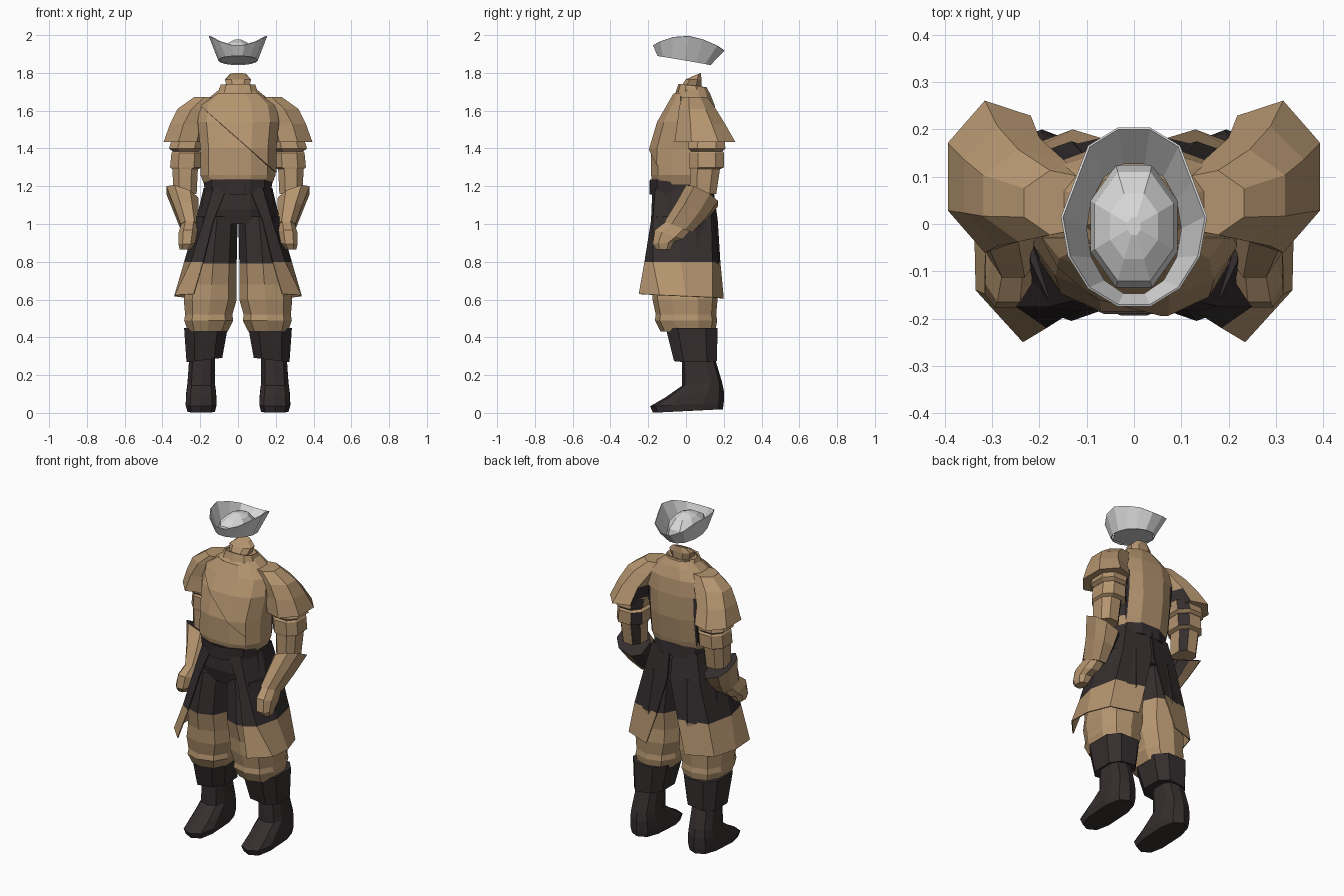
import bpy, bmesh, math
from mathutils import Vector

if "Cube" in bpy.data.objects:
    bpy.data.objects.remove(bpy.data.objects["Cube"])


def material(name, rgb):
    m = bpy.data.materials.new(name)
    m.diffuse_color = (*rgb, 1)
    m.use_nodes = True
    m.node_tree.nodes["Principled BSDF"].inputs["Base Color"].default_value = m.diffuse_color
    return m


TAN = material("tan cloth", (0.46, 0.30, 0.16))
DARK = material("dark leather", (0.036, 0.027, 0.028))
GREY = material("light grey felt", (0.70, 0.70, 0.70))


def finish(name, bm, mats, rule=None, mirror=False, thick=0):
    bmesh.ops.recalc_face_normals(bm, faces=bm.faces)
    for f in bm.faces:
        f.normal_update()
        if rule:
            f.material_index = int(rule(f.calc_center_median(), f.normal))
    me = bpy.data.meshes.new(name)
    bm.to_mesh(me)
    bm.free()
    for m in mats:
        me.materials.append(m)
    ob = bpy.data.objects.new(name, me)
    bpy.context.collection.objects.link(ob)
    if mirror:
        ob.modifiers.new("mirror", 'MIRROR').use_mirror_merge = False
    if thick:
        s = ob.modifiers.new("thickness", 'SOLIDIFY')
        s.thickness = thick
    return ob


def bridge(bm, rows, closed):
    n = len(rows[0])
    for a, b in zip(rows, rows[1:]):
        for i in range(n if closed else n - 1):
            j = (i + 1) % n
            bm.faces.new((a[i], a[j], b[j], b[i]))


def loft(rings, n=10, power=0.8, caps=True):
    """Rings are (cx, cy, z, rx, ry, slope along x, slope along y)."""
    bm = bmesh.new()
    rows = []
    for r in rings:
        cx, cy, z, rx, ry, sx, sy = tuple(r) + (0,) * (7 - len(r))
        row = []
        for i in range(n):
            t = 2 * math.pi * (i + 0.5) / n
            c, s = math.cos(t), math.sin(t)
            dx = rx * math.copysign(abs(c) ** power, c)
            dy = ry * math.copysign(abs(s) ** power, s)
            row.append(bm.verts.new((cx + dx, cy + dy, z + sx * dx + sy * dy)))
        rows.append(row)
    bridge(bm, rows, True)
    if caps:
        bm.faces.new(rows[0])
        bm.faces.new(rows[-1])
    return bm


def cut(bm, point, normal, clear=False):
    bmesh.ops.bisect_plane(bm, geom=bm.verts[:] + bm.edges[:] + bm.faces[:],
                           plane_co=Vector(point), plane_no=Vector(normal), clear_outer=clear)


# Robe body, dark under the arms towards the back
torso = [(0, -.02, 1.21, .185, .16), (0, -.02, 1.26, .205, .17),
         (0, -.01, 1.40, .205, .18), (0, .01, 1.54, .22, .158),
         (0, .03, 1.63, .205, .125), (0, .035, 1.69, .13, .095),
         (0, .04, 1.725, .085, .07)]
bm = loft(torso, 12)
cut(bm, (.145, 0, 0), (1, 0, 0))
cut(bm, (-.145, 0, 0), (1, 0, 0))
cut(bm, (0, .04, 0), (0, 1, 0))
finish("robe_body", bm, [TAN, DARK],
       lambda c, n: abs(c.x) > .145 and c.y > .04 and 1.24 < c.z < 1.57)

# Overlapping front panel cut along the diagonal
wrap = [(x, y, z, rx + .004, ry + .01) for x, y, z, rx, ry in torso[:6]]
bm = loft(wrap, 12, caps=False)
cut(bm, (0, -.03, 1.4), (0, 1, 0), True)
cut(bm, (-.01, 0, 1.46), (-.66, 0, -.75), True)
finish("robe_overlap", bm, [TAN], thick=.012)

# Collar and neck
finish("collar", loft([(0, .03, 1.66, .125, .1, 0, .1), (0, .025, 1.735, .095, .065, 0, -.1)],
                      10, caps=False), [TAN], thick=.012)
finish("neck", loft([(0, .03, 1.62, .06, .08), (0, .025, 1.72, .06, .06),
                     (0, .04, 1.765, .075, .045), (0, .055, 1.79, .045, .025, 0, .4)], 8), [TAN])

# Belt
finish("belt", loft([(0, -.02, 1.16, .18, .17), (0, -.025, 1.235, .187, .17)], 12), [DARK])
finish("belt_buckle_front", loft([(0, -.17, 1.155, .06, .025), (0, -.17, 1.23, .06, .025)], 8), [DARK])


def inner_back(c, n):
    return n.x < -.5 and n.y > 0 and c.z < 1.5


# Flared shoulder sleeve
finish("shoulder_sleeve", loft([(.29, .10, 1.435, .115, .165), (.265, .08, 1.53, .105, .13),
                                (.22, .06, 1.61, .11, .1), (.16, .045, 1.672, .08, .07)], 7, 1),
       [TAN, DARK], inner_back, mirror=True)

# Folded upper arm sleeve
finish("upper_arm", loft([(.28, .09, 1.16, .065, .075), (.28, .10, 1.29, .072, .085),
                          (.275, .11, 1.30, .09, .098), (.27, .11, 1.375, .088, .098),
                          (.275, .11, 1.385, .075, .088), (.275, .11, 1.40, .097, .105),
                          (.26, .11, 1.46, .09, .1)], 8),
       [TAN, DARK], inner_back, mirror=True)

# Gauntlet with flared cuff, and the hand
finish("gauntlet", loft([(.295, .085, 1.15, .09, .09, .35, -.5), (.275, .03, 1.07, .07, .085, .2, -.5),
                         (.255, -.04, .985, .052, .078, 0, -.4)], 8),
       [TAN, DARK], lambda c, n: inner_back(c, n) or n.z > .7, mirror=True)
finish("hand", loft([(.255, -.03, 1.0, .045, .065, 0, -.4), (.265, -.09, .945, .052, .08, 0, -.3),
                     (.272, -.12, .90, .047, .06, 0, .1), (.28, -.12, .865, .03, .04)], 8),
       [TAN], mirror=True)

# Hips and trouser legs, dark above and tan below
finish("hips", loft([(0, -.01, 1.0, .19, .155), (0, -.02, 1.08, .2, .165), (0, -.02, 1.2, .178, .16)], 12),
       [DARK])
finish("trouser_leg", loft([(.16, .01, .43, .11, .145), (.155, .0, .49, .135, .165),
                            (.155, .0, .52, .13, .16), (.147, -.005, .60, .146, .172),
                            (.14, -.01, .68, .137, .17), (.132, -.015, .79, .13, .19),
                            (.11, -.015, 1.04, .113, .165)], 10),
       [TAN, DARK], lambda c, n: c.z > .79, mirror=True)

# Open coat skirt with a tan hem
skirt = [(1.19, [(.06, -.178), (.13, -.162), (.182, -.03), (.15, .11), (.01, .145)]),
         (1.02, [(.13, -.185), (.18, -.175), (.222, -.04), (.19, .135), (.01, .168)]),
         (.80, [(.185, -.22), (.25, -.175), (.285, -.03), (.25, .14), (.07, .182)]),
         (.61, [(.235, -.25), (.335, -.14), (.338, .0), (.29, .14), (.13, .2)])]
bm = bmesh.new()
bridge(bm, [[bm.verts.new((x, y, z + (.02 - .006 * i if z < .7 else 0)))
             for i, (x, y) in enumerate(pts)] for z, pts in skirt], False)
finish("coat_skirt", bm, [TAN, DARK], lambda c, n: c.z > .8, mirror=True, thick=.006)

# Boot cuff and boot
finish("boot_cuff", loft([(.178, .05, .28, .1, .12, -.12, 0), (.17, .03, .45, .122, .145, 0, 0)], 8, .7),
       [DARK], mirror=True)
finish("boot", loft([(.195, .01, .01, .075, .185, 0, .05), (.195, .005, .045, .085, .195, 0, .05),
                     (.195, .045, .10, .082, .155, 0, .12), (.195, .085, .155, .075, .105, 0, .1),
                     (.19, .065, .30, .07, .085)], 10, .7), [DARK], mirror=True)

# Turned-up hat brim with two rear notches, and rounded crown
bm = bmesh.new()
rows = [[], []]
for i in range(14):
    t = 2 * math.pi * i / 14
    c, s = math.cos(t), math.sin(t)
    k = .9 if i in (1, 6) else 1
    rows[0].append(bm.verts.new((.1 * c, -.01 + .14 * s, 1.868 - .024 * s)))
    rows[1].append(bm.verts.new((.15 * c * k, .015 + .19 * s * k, 1.932 + .064 * c * c - .014 * s)))
bridge(bm, rows, True)
finish("hat_brim", bm, [GREY], thick=.005)
finish("hat_crown", loft([(0, -.005, 1.868, .1, .14, 0, -.17), (0, -.005, 1.92, .09, .125, 0, -.1),
                          (0, -.005, 1.96, .055, .075), (0, -.005, 1.978, .015, .02)], 8, 1), [GREY])
